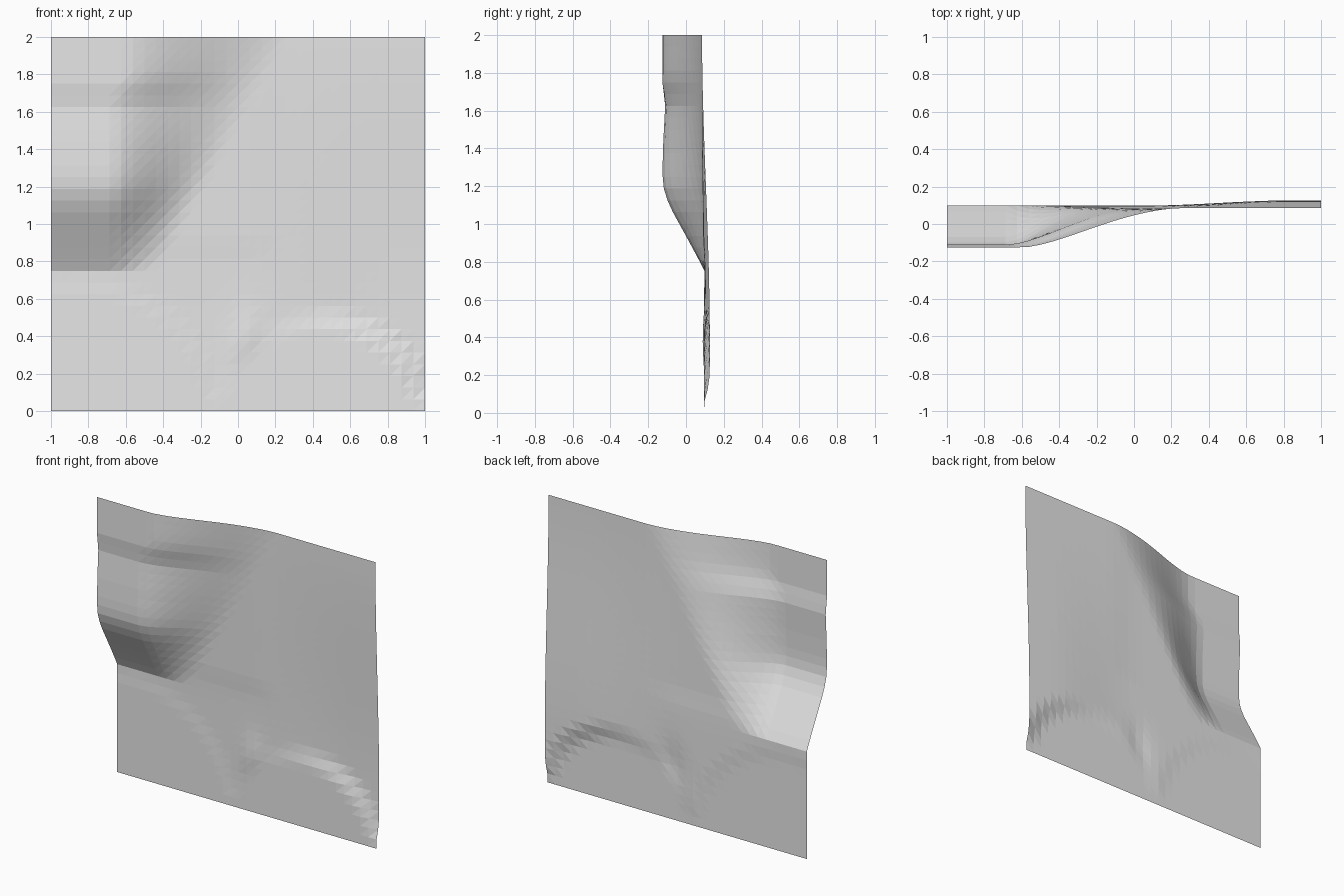
import bpy, bmesh, math

cube = bpy.data.objects.get("Cube")
if cube:
    bpy.data.objects.remove(cube, do_unlink=True)

CELLS = 32
FLAT = 0.095          # depth of the level ground along the bottom


def smooth(a, b, v):
    t = min(1, max(0, (v - a) / (b - a)))
    return t * t * (3 - 2 * t)


def mix(a, b, t):
    return a + (b - a) * t


def along(points, v):
    """Linear interpolation through a short profile."""
    for (a, fa), (b, fb) in zip(points, points[1:]):
        if v <= b:
            return mix(fa, fb, max(0, (v - a) / (b - a)))
    return points[-1][1]


# Plateau edge profile: height up the sheet, depth
BLUFF = [(0.75, 0.09), (0.81, 0.068), (0.9, 0.02), (1, -0.035), (1.1, -0.09),
         (1.19, -0.118), (1.27, -0.125), (1.44, -0.12), (1.63, -0.11),
         (1.75, -0.125), (2, -0.125)]


def plain(x, z):
    # Gentle rise towards the top, shallow basin towards the lower right
    low = 0.1 + 0.026 * smooth(0.1, 0.8, x)
    y = mix(low, 0.085, smooth(0.4, 2, z))
    y -= 0.005 * smooth(0.78, 0.95, z) * (1 - smooth(0, 0.3, x))
    # Low ridge between the two level areas
    y -= 0.014 * math.exp(-((x - 0.04) / 0.09) ** 2 - ((z - 0.36) / 0.17) ** 2)
    # Level areas at the bottom with curved banks
    left = smooth(0.62, 0.73, math.hypot((x + 0.85) * 0.95, z))
    right = smooth(0.42, 0.55, math.hypot((x - 0.45) * 0.9, z))
    return mix(FLAT, y, left * right * smooth(0.03, 0.16, z))


def depth(x, z):
    ground = plain(x, z)
    # Slope from the plateau down to the plain, widening upwards
    start = -0.6 - 0.08 * (1 - smooth(1.6, 1.85, z))
    end = 0.25 - 0.55 * (2 - z)
    t = min(1, max(0, (x - start) / (end - start))) ** 0.85
    if z <= 0.75:
        return ground
    return mix(along(BLUFF, z), ground, smooth(0, 1, t))


# Terrain sheet, standing upright
bm = bmesh.new()
bmesh.ops.create_grid(bm, x_segments=CELLS, y_segments=CELLS, size=1)
for v in bm.verts:
    x, z = v.co.x, v.co.y + 1
    v.co = (x, depth(x, z), z)
bmesh.ops.triangulate(bm, faces=bm.faces[:], quad_method='FIXED')
bm.normal_update()

mesh = bpy.data.meshes.new("terrain_sheet")
bm.to_mesh(mesh)
bm.free()
terrain = bpy.data.objects.new("terrain_sheet", mesh)
bpy.context.collection.objects.link(terrain)

# Plain light grey
grey = bpy.data.materials.new("light_grey")
grey.use_nodes = True
colour = (0.8, 0.8, 0.8, 1)
grey.diffuse_color = colour
grey.node_tree.nodes["Principled BSDF"].inputs["Base Color"].default_value = colour
mesh.materials.append(grey)
